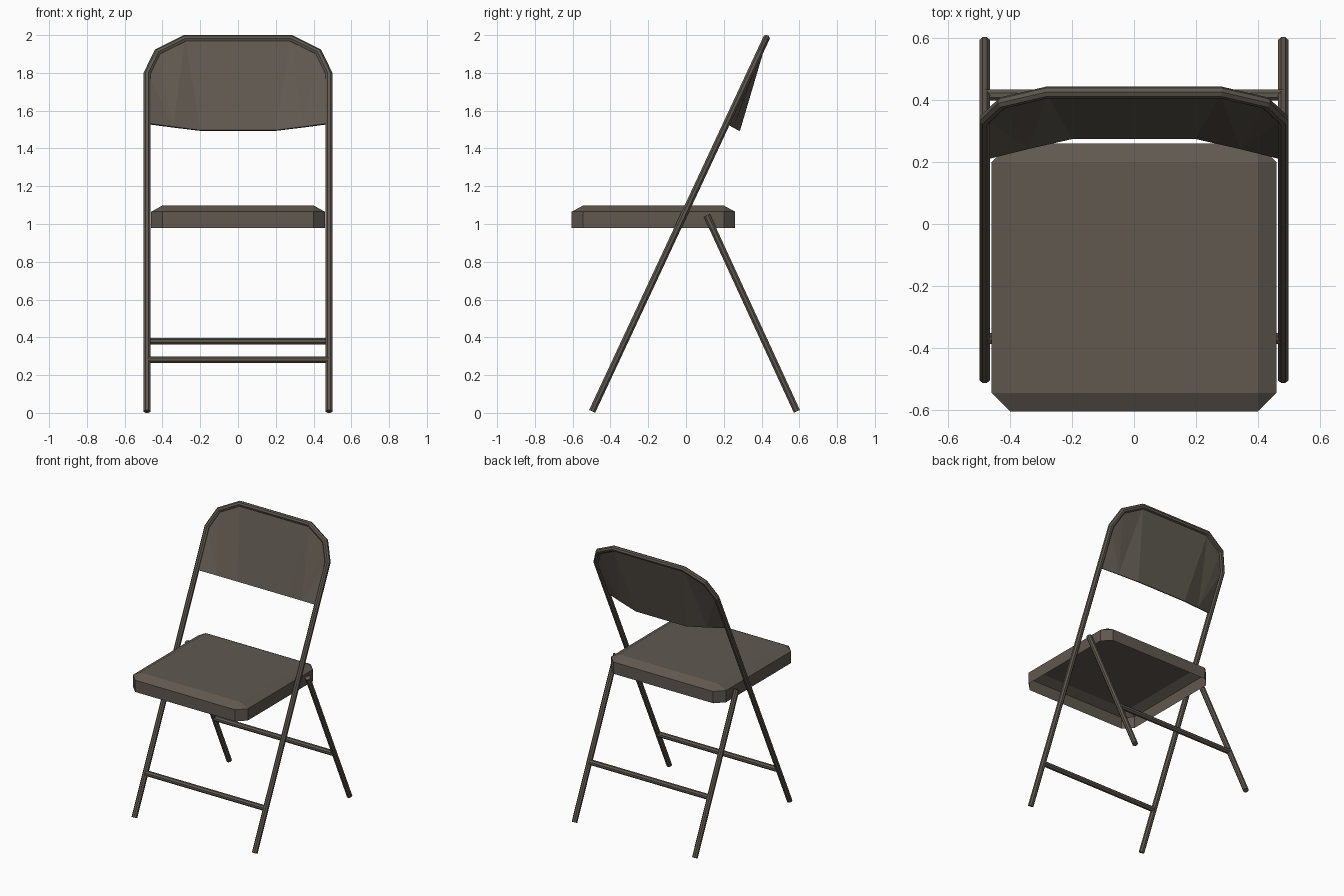
import bpy, bmesh, math
from mathutils import Vector

if "Cube" in bpy.data.objects:
    bpy.data.objects.remove(bpy.data.objects["Cube"])

metal = bpy.data.materials.new("grey brown metal")
metal.diffuse_color = (0.115, 0.098, 0.079, 1)
metal.use_nodes = True
metal.node_tree.nodes["Principled BSDF"].inputs["Base Color"].default_value = metal.diffuse_color


def finish(name, bm):
    bmesh.ops.recalc_face_normals(bm, faces=bm.faces)
    mesh = bpy.data.meshes.new(name)
    bm.to_mesh(mesh)
    bm.free()
    mesh.materials.append(metal)
    ob = bpy.data.objects.new(name, mesh)
    bpy.context.collection.objects.link(ob)
    return ob


def tube(name, path, normal, radius=0.0192, sides=8):
    """Mitred tube along a path lying in the plane with the given normal."""
    pts = [Vector(p) for p in path]
    n = Vector(normal).normalized()
    bm = bmesh.new()
    rings = []
    for i, p in enumerate(pts):
        before = (p - pts[i - 1]).normalized() if i else (pts[1] - p).normalized()
        after = (pts[i + 1] - p).normalized() if i < len(pts) - 1 else before
        t = (before + after).normalized()
        side = n.cross(t) / t.dot(before)
        ring = []
        for k in range(sides):
            a = 2 * math.pi * (k + 0.5) / sides
            ring.append(bm.verts.new(p + radius * (side * math.cos(a) + n * math.sin(a))))
        rings.append(ring)
    for r0, r1 in zip(rings, rings[1:]):
        for k in range(sides):
            j = (k + 1) % sides
            bm.faces.new((r0[k], r0[j], r1[j], r1[k]))
    bm.faces.new(rings[0])
    bm.faces.new(rings[-1])
    return finish(name, bm)


LEG_X = 0.482
SLOPE = 0.467


def frame_y(z):
    return -0.497 + (z - 0.008) * SLOPE


def rear_y(z):
    return 0.587 - (z - 0.008) * 0.46


# Front legs and back hoop: one bent tube in a leaning plane
half = [(LEG_X, 0.008), (LEG_X, 1.795), (0.425, 1.91), (0.28, 1.982)]
hoop = half + [(-x, z) for x, z in reversed(half)]
tube("front_frame", [(x, frame_y(z), z) for x, z in hoop], (0, 1, -SLOPE))

# Rear legs
for s, label in ((-1, "left"), (1, "right")):
    tube("rear_leg_" + label,
         [(s * LEG_X, rear_y(z), z) for z in (0.008, 1.045)], (1, 0, 0))

# Cross bars
for name, y, z in (("front_crossbar", frame_y(0.282), 0.282),
                   ("rear_crossbar", rear_y(0.38), 0.38)):
    tube(name, [(-LEG_X, y, z), (LEG_X, y, z)], (0, 0, 1))

# Seat: pressed shell with cut corners, sloped rim and open underside
bm = bmesh.new()
X, Y0, Y1, C = 0.46, -0.605, 0.26, 0.06
outline = [(X - C, Y0), (X, Y0 + C), (X, Y1 - C), (X - C, Y1),
           (C - X, Y1), (-X, Y1 - C), (-X, Y0 + C), (C - X, Y0)]
low = [bm.verts.new((x, y, 0.98)) for x, y in outline]
mid = [bm.verts.new((x, y, 1.065)) for x, y in outline]
top = [bm.verts.new((x, y, 1.098)) for x, y in
       ((X - C, Y0 + C), (X - C, Y1 - C), (C - X, Y1 - C), (C - X, Y0 + C))]
for k in range(8):
    j = (k + 1) % 8
    bm.faces.new((low[k], low[j], mid[j], mid[k]))
for c in range(4):
    d = (c + 1) % 4
    bm.faces.new((mid[2 * c], mid[2 * c + 1], top[c]))
    bm.faces.new((mid[2 * c + 1], mid[(2 * c + 2) % 8], top[d], top[c]))
bm.faces.new(top)
finish("seat", bm)

# Backrest: thin panel bowed backwards along its lower edge
bm = bmesh.new()
rim = [(0.28, 1.978), (0.422, 1.907), (0.477, 1.795)]
lower = [(0.2, 0.28, 1.495), (0.345, 0.247, 1.513), (0.472, 0.215, 1.53)]
sides = []
for s in (1, -1):
    t = [bm.verts.new((s * x, frame_y(z), z)) for x, z in rim]
    b = [bm.verts.new((s * x, y, z)) for x, y, z in lower]
    for tri in ((b[0], b[1], t[0]), (b[1], t[1], t[0]),
                (b[1], t[2], t[1]), (b[1], b[2], t[2])):
        bm.faces.new(tri)
    sides.append((t[0], b[0]))
(t0, b0), (t1, b1) = sides
bm.faces.new((t0, b0, b1, t1))
back = finish("backrest", bm)
mod = back.modifiers.new("thickness", "SOLIDIFY")
mod.thickness = 0.012
mod.offset = 0
